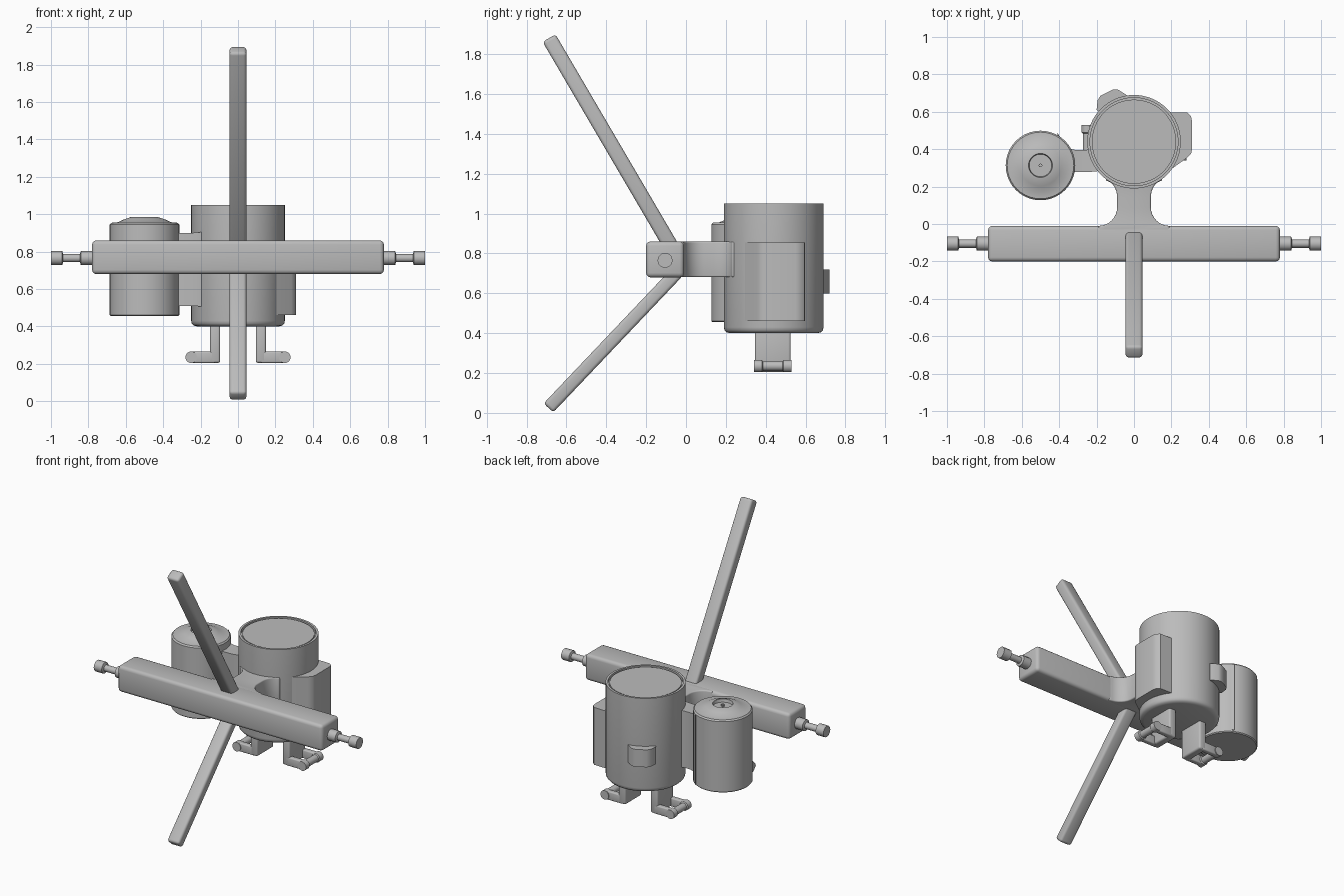
import bpy, bmesh, math
from mathutils import Vector, Matrix

cube = bpy.data.objects.get("Cube")
if cube:
    bpy.data.objects.remove(cube, do_unlink=True)

grey = bpy.data.materials.new("plain_grey")
grey.use_nodes = True
grey.diffuse_color = (0.5, 0.5, 0.5, 1)
grey.node_tree.nodes["Principled BSDF"].inputs["Base Color"].default_value = (0.5, 0.5, 0.5, 1)


def finish(name, bm, bevel=0.0, segments=3):
    """Turn a bmesh into a shaded object with an optional rounded edge."""
    bmesh.ops.recalc_face_normals(bm, faces=bm.faces)
    mesh = bpy.data.meshes.new(name)
    bm.to_mesh(mesh)
    bm.free()
    mesh.materials.append(grey)
    obj = bpy.data.objects.new(name, mesh)
    bpy.context.collection.objects.link(obj)
    bpy.ops.object.select_all(action='DESELECT')
    obj.select_set(True)
    bpy.context.view_layer.objects.active = obj
    if bevel:
        mod = obj.modifiers.new("rounded", 'BEVEL')
        mod.width = bevel
        mod.segments = segments
        mod.limit_method = 'ANGLE'
        mod.angle_limit = math.radians(40)
        bpy.ops.object.modifier_apply(modifier=mod.name)
    bpy.ops.object.shade_smooth_by_angle(angle=math.radians(35))
    return obj


def box(name, low, high, bevel=0.0):
    low, high = Vector(low), Vector(high)
    bm = bmesh.new()
    size = Matrix.Diagonal((*(high - low), 1))
    bmesh.ops.create_cube(bm, size=1, matrix=Matrix.Translation((low + high) / 2) @ size)
    return finish(name, bm, bevel)


def beam(name, start, end, width, depth, bevel):
    """Box running from start to end."""
    start, end = Vector(start), Vector(end)
    axis = end - start
    turn = axis.to_track_quat('Z', 'X').to_matrix().to_4x4()
    bm = bmesh.new()
    bmesh.ops.create_cube(bm, size=1, matrix=Matrix.Translation((start + end) / 2) @ turn
                          @ Matrix.Diagonal((depth, width, axis.length, 1)))
    return finish(name, bm, bevel)


def lathe(name, profile, place, sides):
    """Spin (radius, height) points; the two ends are capped."""
    bm = bmesh.new()
    rings = []
    for r, h in profile:
        rings.append([bm.verts.new(place @ Vector((r * math.cos(a), r * math.sin(a), h)))
                      for a in (math.tau * i / sides for i in range(sides))])
    for a, b in zip(rings, rings[1:]):
        for i in range(sides):
            j = (i + 1) % sides
            bm.faces.new((a[i], a[j], b[j], b[i]))
    bm.faces.new(rings[0])
    bm.faces.new(rings[-1])
    return finish(name, bm)


def prism(name, outline, bottom, top, bevel=0.0):
    """Extrude a plan outline upward."""
    bm = bmesh.new()
    face = bm.faces.new([bm.verts.new((x, y, bottom)) for x, y in outline])
    new = bmesh.ops.extrude_face_region(bm, geom=[face])["geom"]
    bmesh.ops.translate(bm, vec=(0, 0, top - bottom),
                        verts=[v for v in new if isinstance(v, bmesh.types.BMVert)])
    return finish(name, bm, bevel)


# Crossbar with a flared neck reaching back to the body
box("crossbar", (-0.78, -0.2, 0.68), (0.78, -0.01, 0.86), 0.022)
steps = [math.pi / 2 * i / 8 for i in range(9)]
flank = [(0.19 - 0.1 * math.sin(a), 0.09 - 0.1 * math.cos(a)) for a in steps]
flank += [(0.15 - 0.06 * math.cos(a), 0.14 + 0.09 * math.sin(a)) for a in steps]
flank = [(0.19, -0.05)] + flank + [(0.15, 0.3)]
prism("neck", flank + [(-x, y) for x, y in reversed(flank)], 0.681, 0.859, 0.008)

# Stepped pin at each end of the crossbar
pin = [(0.038, 0.77), (0.038, 0.84), (0.022, 0.845), (0.022, 0.935), (0.038, 0.94), (0.038, 1.0)]
for side, name in ((1, "left_pin"), (-1, "right_pin")):
    place = Matrix.Translation((0, -0.105, 0.765)) @ Matrix.Rotation(side * math.pi / 2, 4, 'Y')
    lathe(name, pin, place, 12)

# Slanted rods
beam("upper_rod", (0, -0.06, 0.81), (0, -0.687, 1.88), 0.09, 0.075, 0.016)
beam("lower_rod", (0, -0.04, 0.71), (0, -0.69, 0.025), 0.09, 0.066, 0.016)

# Main drum with rounded base and grooved lid
lathe("main_drum", [(0.22, 0.4), (0.238, 0.405), (0.247, 0.415), (0.25, 0.43),
                    (0.25, 1.05), (0.235, 1.05), (0.235, 1.03), (0.225, 1.03), (0.225, 1.045)],
      Matrix.Translation((0, 0.44, 0)), 64)

# Small drum with a shallow dome, recessed cap and tiny stud
side_place = Matrix.Translation((-0.5, 0.313, 0))
lathe("side_drum", [(0.18, 0.455), (0.186, 0.461), (0.186, 0.945), (0.178, 0.954), (0.145, 0.956),
                    (0.11, 0.972), (0.075, 0.984), (0.064, 0.985), (0.06, 0.965)], side_place, 40)
lathe("side_stud", [(0.01, 0.95), (0.01, 0.98)], side_place, 10)

# Waisted bridge joining the drums, narrowing toward the middle
stations = []
for i in range(17):
    t = i / 16
    flare = abs(2 * t - 1) ** 3
    tall = 0.195 + (0.045 if t < 0.5 else 0.012) * flare
    stations.append((-0.41 + 0.25 * t, 0.278 + 0.012 * flare, 0.395 + 0.095 * flare,
                     0.705 - tall, 0.705 + tall))
bm = bmesh.new()
loops = [[bm.verts.new((x, y, z)) for y, z in ((y0, z0), (y1, z0), (y1, z1), (y0, z1))]
         for x, y0, y1, z0, z1 in stations]
for a, b in zip(loops, loops[1:]):
    for i in range(4):
        bm.faces.new((a[i], a[(i + 1) % 4], b[(i + 1) % 4], b[i]))
bm.faces.new(loops[0])
bm.faces.new(loops[-1])
finish("drum_bridge", bm)

# Boxes on the side and back of the main drum
prism("side_box", [(0.1, 0.6), (0.285, 0.595), (0.305, 0.575), (0.31, 0.55), (0.31, 0.4),
                   (0.305, 0.375), (0.285, 0.355), (0.14, 0.25), (0.1, 0.3)], 0.46, 0.855)
prism("back_box", [(-0.1, 0.55), (-0.2, 0.61), (-0.195, 0.66), (-0.18, 0.685), (-0.11, 0.72),
                   (-0.085, 0.718), (-0.04, 0.69), (-0.03, 0.6)], 0.6, 0.72)

# Hooked feet: a leg, two arms and a rounded end bar
for s, name in ((1, "left"), (-1, "right")):
    def pair(a, b):
        return sorted((s * a, s * b))
    x0, x1 = pair(0.095, 0.15)
    box(name + "_leg", (x0, 0.345, 0.205), (x1, 0.525, 0.42), 0.012)
    x0, x1 = pair(0.12, 0.25)
    for y, end in ((0.345, "front"), (0.49, "back")):
        box(f"{name}_{end}_arm", (x0, y, 0.205), (x1, y + 0.035, 0.265), 0.008)
    place = Matrix.Translation((s * 0.25, 0.435, 0.235)) @ Matrix.Rotation(math.pi / 2, 4, 'X')
    lathe(name + "_end_bar", [(0.031, -0.095), (0.031, -0.055), (0.024, -0.05), (0.024, 0.05),
                              (0.031, 0.055), (0.031, 0.095)], place, 20)
